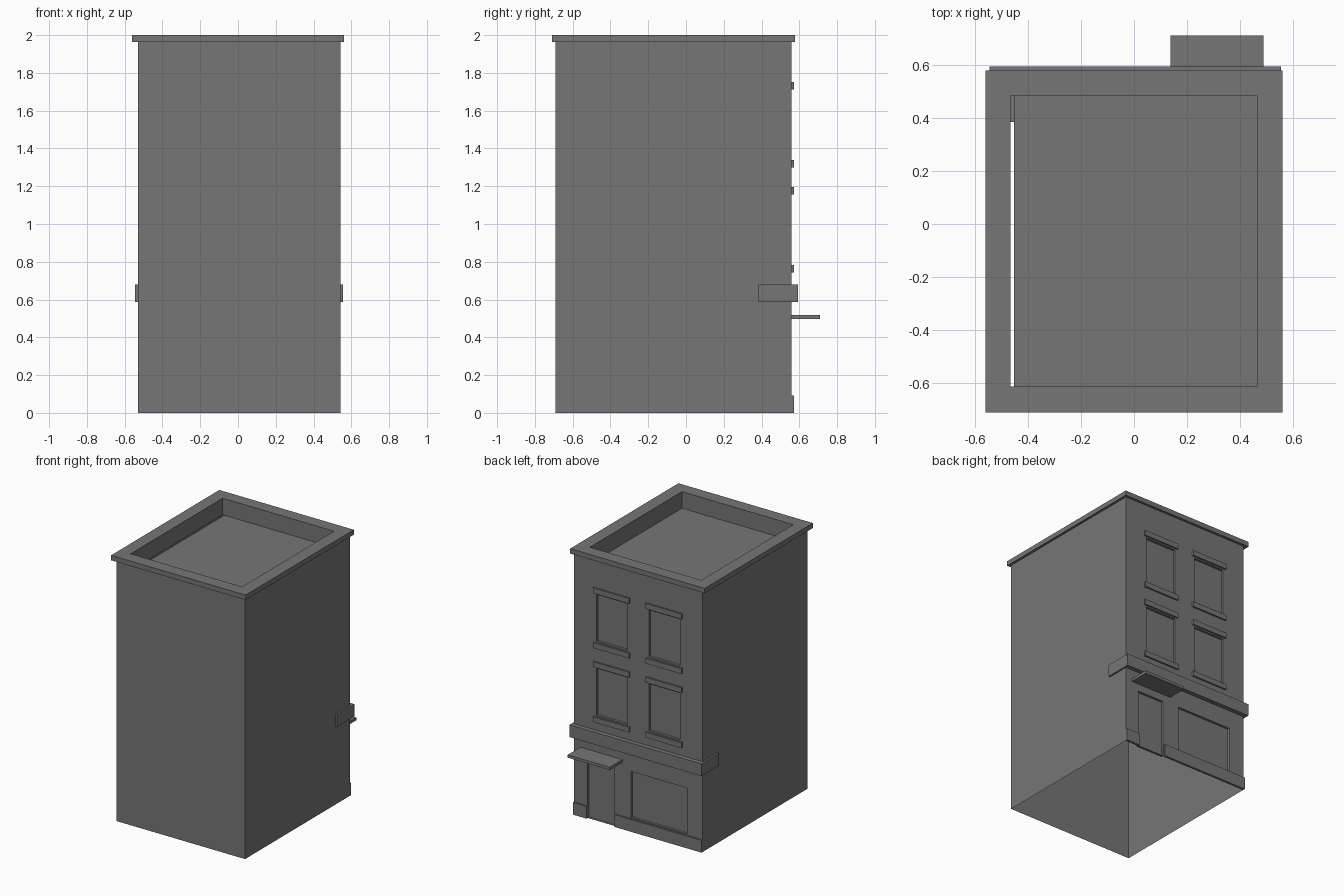
import bpy, bmesh

if "Cube" in bpy.data.objects:
    bpy.data.objects.remove(bpy.data.objects["Cube"])

X0, X1, Y0, Y1 = -0.53, 0.542, -0.69, 0.559   # body outline
EAVE, TOP, ROOF = 1.963, 2.0, 1.875
RECESS = 0.018

# Dark grey paint shared by every part
paint = bpy.data.materials.new("dark_grey")
paint.diffuse_color = (0.18, 0.18, 0.18, 1)
paint.use_nodes = True
paint.node_tree.nodes["Principled BSDF"].inputs["Base Color"].default_value = paint.diffuse_color


def finish(name, bm):
    mesh = bpy.data.meshes.new(name)
    bm.to_mesh(mesh)
    bm.free()
    mesh.materials.append(paint)
    ob = bpy.data.objects.new(name, mesh)
    bpy.context.collection.objects.link(ob)
    return ob


def quad(bm, *pts):
    bm.faces.new([bm.verts.new(p) for p in pts])


def box(name, xr, yr, zr):
    bm = bmesh.new()
    bmesh.ops.create_cube(bm, size=1)
    for v in bm.verts:
        v.co = [r[0] if c < 0 else r[1] for c, r in zip(v.co, (xr, yr, zr))]
    return finish(name, bm)


def rect(x0, x1, y0, y1, z):
    return [(x0, y0, z), (x1, y0, z), (x1, y1, z), (x0, y1, z)]


# Plain side walls, open underneath
bm = bmesh.new()
path = [(X0, Y1), (X0, Y0), (X1, Y0), (X1, Y1)]
for (ax, ay), (bx, by) in zip(path, path[1:]):
    quad(bm, (ax, ay, 0), (bx, by, 0), (bx, by, EAVE), (ax, ay, EAVE))
bmesh.ops.remove_doubles(bm, verts=bm.verts, dist=1e-5)
finish("side_walls", bm)

# Openings in the facade: x0, x1, z0, z1
CENTRES = (-0.212, 0.225)
FLOORS = ((0.762, 1.176), (1.32, 1.732))      # sill and lintel mid-heights
openings = [(0.205, 0.43, 0.0, 0.44), (-0.40, 0.065, 0.10, 0.447)]
for cx in CENTRES:
    for sill, lintel in FLOORS:
        openings.append((cx - 0.13, cx + 0.13, sill + 0.03, lintel - 0.03))

# Facade wall as a grid with the openings left out
bm = bmesh.new()
xs = sorted({X0, X1, *[v for o in openings for v in o[:2]]})
zs = sorted({0.0, EAVE, *[v for o in openings for v in o[2:]]})
for a, b in zip(xs, xs[1:]):
    for c, d in zip(zs, zs[1:]):
        mx, mz = (a + b) / 2, (c + d) / 2
        if not any(o[0] < mx < o[1] and o[2] < mz < o[3] for o in openings):
            quad(bm, (a, Y1, c), (a, Y1, d), (b, Y1, d), (b, Y1, c))

# Recessed panes and reveals
for x0, x1, z0, z1 in openings:
    loop = [(x0, z0), (x0, z1), (x1, z1), (x1, z0)]
    quad(bm, *[(x, Y1 - RECESS, z) for x, z in loop])
    for (ax, az), (bx, bz) in zip(loop, loop[1:] + loop[:1]):
        quad(bm, (ax, Y1, az), (ax, Y1 - RECESS, az),
             (bx, Y1 - RECESS, bz), (bx, Y1, bz))
bmesh.ops.remove_doubles(bm, verts=bm.verts, dist=1e-5)
bmesh.ops.recalc_face_normals(bm, faces=bm.faces)
if sum(f.normal.y for f in bm.faces) < 0:
    bmesh.ops.reverse_faces(bm, faces=bm.faces)
finish("facade", bm)

# Cornice and parapet, lofted through rectangles
bm = bmesh.new()
INNER = (-0.465, 0.463, -0.613, 0.482)
OUTER = (-0.56, 0.56, -0.71, 0.578)
rings = [rect(X0, X1, Y0, Y1, EAVE), rect(*OUTER, EAVE), rect(*OUTER, TOP),
         rect(*INNER, TOP), rect(*INNER, ROOF)]
for lo, hi in zip(rings, rings[1:]):
    for i in range(4):
        j = (i + 1) % 4
        quad(bm, lo[i], lo[j], hi[j], hi[i])
bmesh.ops.remove_doubles(bm, verts=bm.verts, dist=1e-5)
finish("cornice", bm)

# Roof deck, short of one parapet by a narrow gap
bm = bmesh.new()
quad(bm, *rect(-0.452, 0.463, -0.613, 0.482, ROOF))
finish("roof_deck", bm)

# Sills and lintels
for cx in CENTRES:
    for sill, lintel in FLOORS:
        for name, z in (("sill", sill), ("lintel", lintel)):
            box(name, (cx - 0.15, cx + 0.15), (Y1 - 0.005, 0.572),
                (z - 0.02, z + 0.02))

# Shop front trim
box("shop_band", (-0.545, 0.555), (0.385, 0.593), (0.588, 0.68))
box("door_awning", (0.138, 0.488), (Y1 - 0.005, 0.71), (0.496, 0.517))
box("plinth_wide", (X0, 0.197), (Y1 - 0.005, 0.572), (0, 0.092))
box("plinth_narrow", (0.43, X1), (Y1 - 0.005, 0.572), (0, 0.092))
